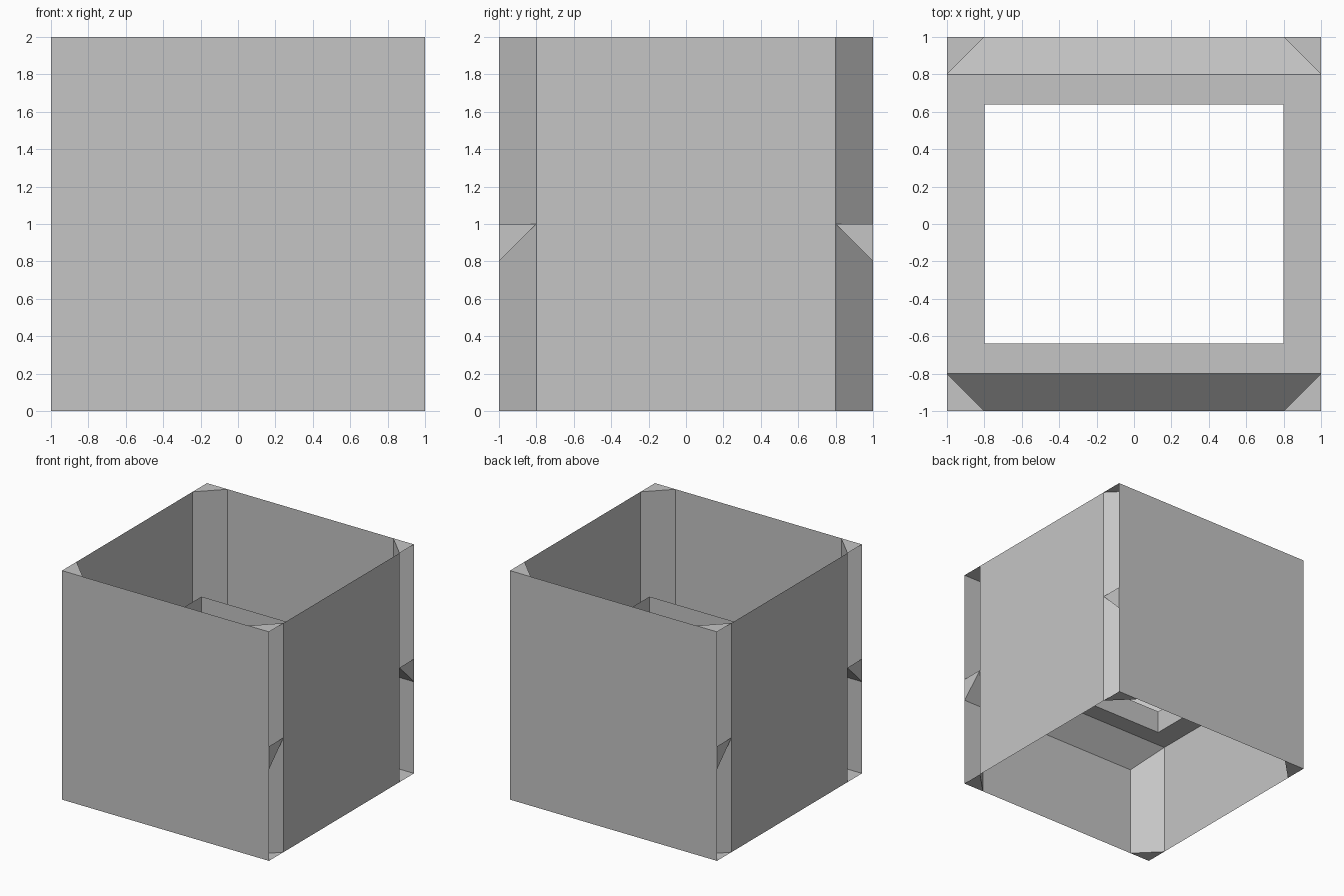
import bpy
import bmesh
from mathutils import Vector

if "Cube" in bpy.data.objects:
    bpy.data.objects.remove(bpy.data.objects["Cube"], do_unlink=True)

HALF, CUT = 1.0, 0.2          # half size of the box, width of the corner bevels
INNER = HALF - CUT
HEIGHT, SHELF = 2.0, 1.0
HOLE_X, HOLE_Y, LIP = 0.8, 0.64, 0.2

grey = bpy.data.materials.new("plain grey")
grey.use_nodes = True
COLOUR = (0.56, 0.56, 0.56, 1)
grey.diffuse_color = COLOUR
grey.node_tree.nodes["Principled BSDF"].inputs["Base Color"].default_value = COLOUR


def finish(name, bm):
    mesh = bpy.data.meshes.new(name)
    bm.to_mesh(mesh)
    bm.free()
    mesh.materials.append(grey)
    obj = bpy.data.objects.new(name, mesh)
    bpy.context.collection.objects.link(obj)
    return obj


def sheet(name, start, u, v, facing):
    """Flat rectangle spanned by u and v, with its normal turned to facing."""
    start, u, v = Vector(start), Vector(u), Vector(v)
    bm = bmesh.new()
    face = bm.faces.new([bm.verts.new(p) for p in (start, start + u, start + u + v, start + v)])
    face.normal_update()
    if face.normal.dot(Vector(facing)) < 0:
        face.normal_flip()
    return finish(name, bm)


def bevel_strip(name, corner, leg_a, leg_b, run):
    """Slanted strip across a corner, closed by a triangle at each end."""
    corner, leg_a, leg_b, run = map(Vector, (corner, leg_a, leg_b, run))
    bm = bmesh.new()
    ends = [[bm.verts.new(p + s) for p in (corner, corner + leg_a, corner + leg_b)]
            for s in (Vector(), run)]
    caps = [bm.faces.new(tri) for tri in ends]
    slope = bm.faces.new([ends[0][1], ends[0][2], ends[1][2], ends[1][1]])
    for face, out in zip(caps + [slope], (-run, run, -leg_a - leg_b)):
        face.normal_update()
        if face.normal.dot(out) < 0:
            face.normal_flip()
    return finish(name, bm)


up = (0, 0, HEIGHT)
for s, end in ((-1, "front"), (1, "back")):
    # Full-width wall and the sloped strip that carries the shelf
    sheet(end + "_wall", (-HALF, s * HALF, 0), (2 * HALF, 0, 0), up, (0, s, 0))
    bevel_strip(end + "_shelf_slope", (-HALF, s * HALF, SHELF),
                (0, -s * CUT, 0), (0, 0, -CUT), (2 * HALF, 0, 0))
    # Upright corner strips
    for t, side in ((-1, "right"), (1, "left")):
        bevel_strip(f"{end}_{side}_corner", (t * HALF, s * HALF, 0),
                    (-t * CUT, 0, 0), (0, -s * CUT, 0), up)
    # Lip along the opening
    sheet(end + "_lip", (-HOLE_X, s * HOLE_Y, SHELF), (2 * HOLE_X, 0, 0), (0, 0, LIP), (0, -s, 0))

for t, side in ((-1, "right"), (1, "left")):
    # Narrower side wall, leaving a gap at each corner
    sheet(side + "_wall", (t * HALF, -INNER, 0), (0, 2 * INNER, 0), up, (t, 0, 0))
    sheet(side + "_lip", (t * HOLE_X, -HOLE_Y, SHELF), (0, 2 * HOLE_Y, 0), (0, 0, LIP), (-t, 0, 0))

# Shelf ring at mid height around the rectangular opening
bm = bmesh.new()
rings = [[bm.verts.new((x * sx, y * sy, SHELF)) for sx, sy in ((-1, -1), (1, -1), (1, 1), (-1, 1))]
         for x, y in ((HALF, INNER), (HOLE_X, HOLE_Y))]
for i in range(4):
    j = (i + 1) % 4
    bm.faces.new([rings[0][i], rings[0][j], rings[1][j], rings[1][i]])
finish("shelf", bm)
